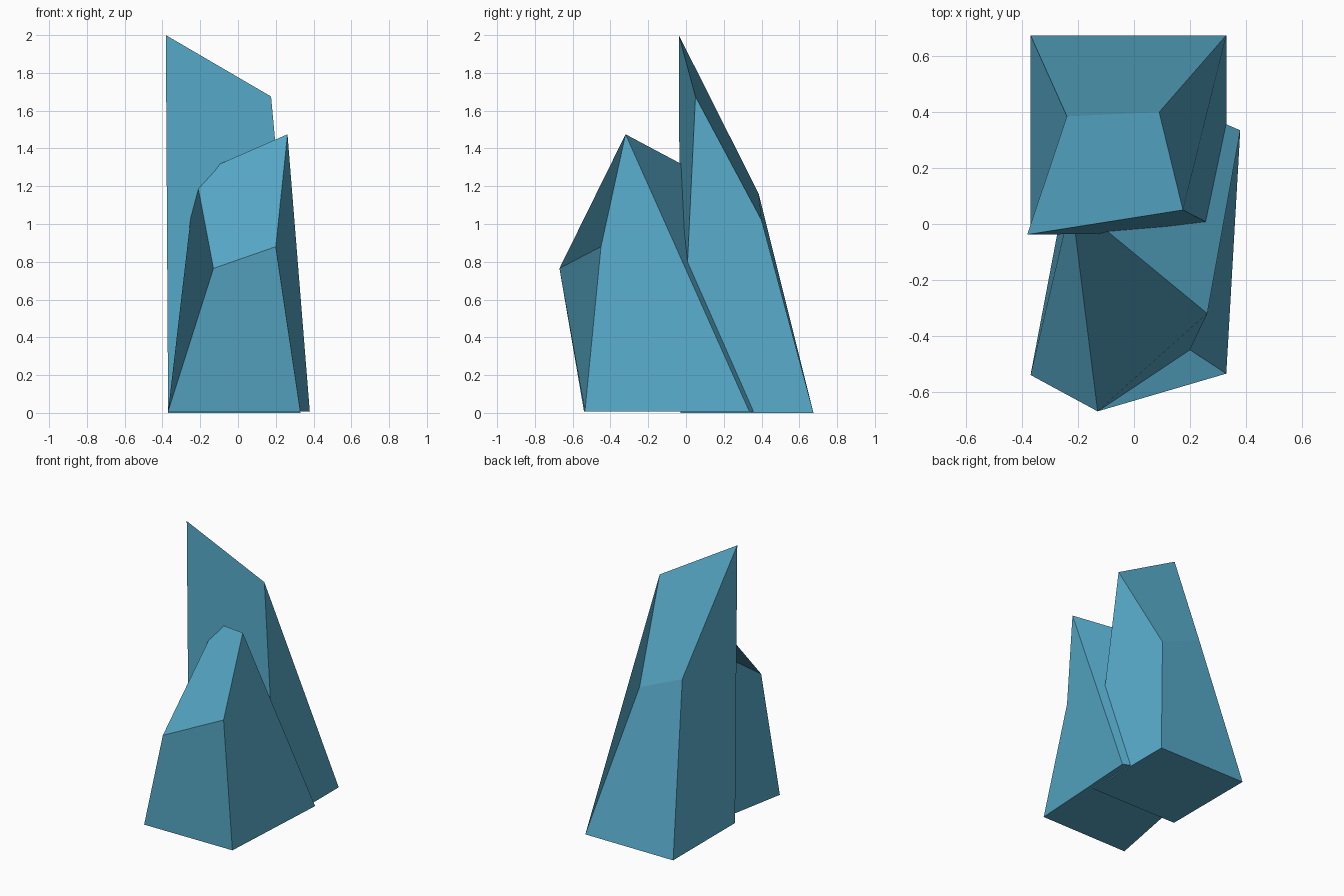
import bpy

if "Cube" in bpy.data.objects:
    bpy.data.objects.remove(bpy.data.objects["Cube"])

# One flat colour for both shards
blue = bpy.data.materials.new("crystal blue")
blue.diffuse_color = (0.095, 0.40, 0.58, 1)
blue.use_nodes = True
blue.node_tree.nodes["Principled BSDF"].inputs["Base Color"].default_value = blue.diffuse_color


def shard(name, base, top):
    """Closed four-sided shard; corners run front left, front right, back right, back left."""
    n = len(base)
    faces = [tuple(range(n - 1, -1, -1)), tuple(range(n, 2 * n))]
    for i in range(n):
        j = (i + 1) % n
        faces.append((j, n + j, n + i, i))
    mesh = bpy.data.meshes.new(name)
    mesh.from_pydata(base + top, [], faces)
    mesh.materials.append(blue)
    mesh.update()
    obj = bpy.data.objects.new(name, mesh)
    bpy.context.collection.objects.link(obj)
    return obj


# Tall shard at the back, its slanted cap peaking at the front left
shard("tall_back_shard",
      [(-0.37, -0.03, 0), (0.33, -0.03, 0), (0.33, 0.675, 0), (-0.37, 0.675, 0)],
      [(-0.382, -0.038, 2.0), (0.175, 0.05, 1.675), (0.09, 0.40, 1.02), (-0.24, 0.385, 1.16)])

# Shorter shard leaning against it, its back corner buried in the tall one
shard("short_front_shard",
      [(-0.37, -0.54, 0.008), (0.33, -0.535, 0.008), (0.38, 0.335, 0.008), (-0.16, 0.57, 0.008)],
      [(-0.13, -0.67, 0.765), (0.20, -0.45, 0.88), (0.262, -0.32, 1.475), (-0.224, 0.08, 1.262)])
